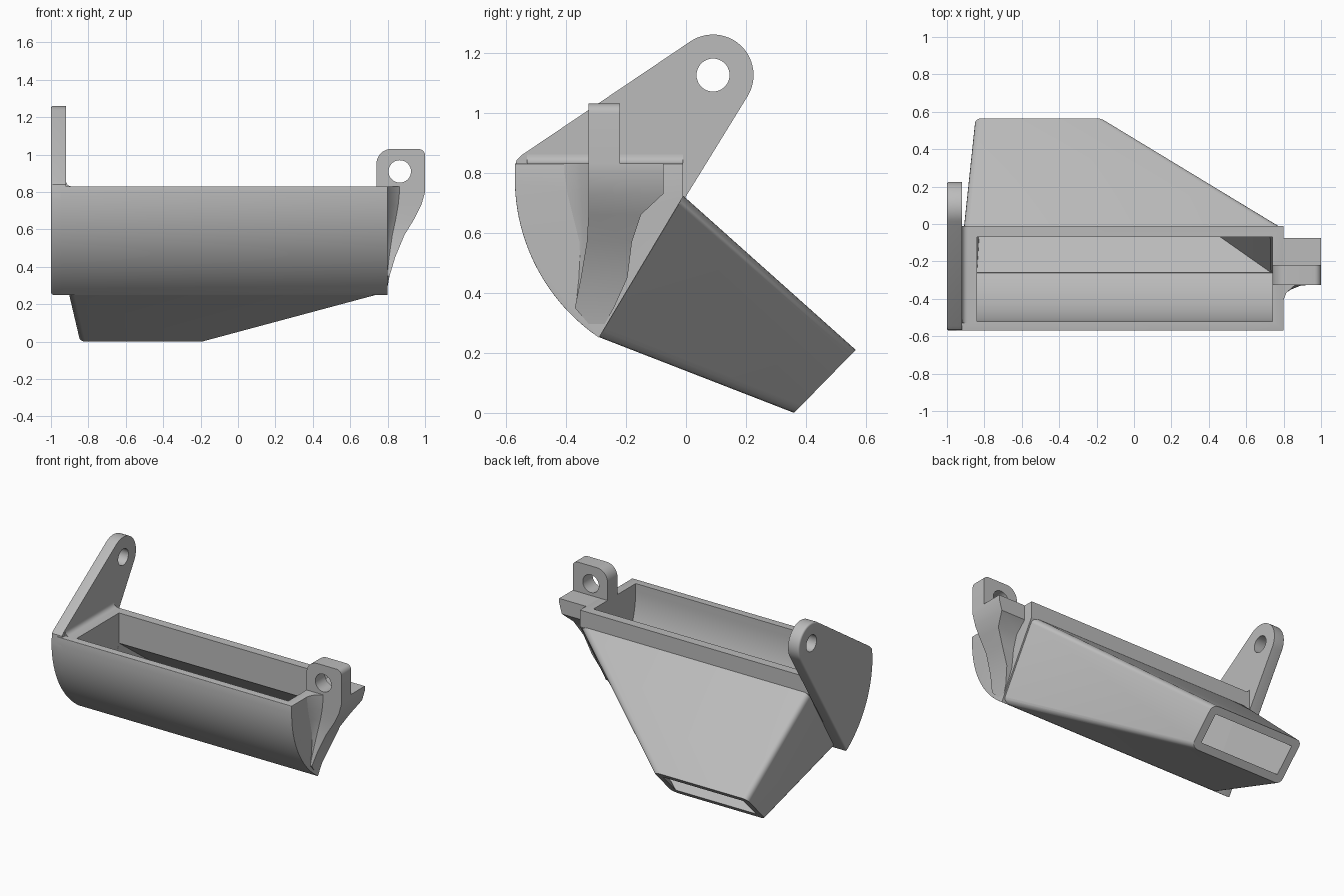
import bpy, bmesh, math

cube = bpy.data.objects.get("Cube")
if cube:
    bpy.data.objects.remove(cube, do_unlink=True)

grey = bpy.data.materials.new("plain_grey")
grey.use_nodes = True
grey.diffuse_color = (0.5, 0.5, 0.5, 1)
grey.node_tree.nodes["Principled BSDF"].inputs["Base Color"].default_value = (0.5, 0.5, 0.5, 1)


def loft(name, rings, bevel_rule=None, bevel=0.02):
    """Closed solid through rings of equal length, with optional rounded edges."""
    bm = bmesh.new()
    loops = [[bm.verts.new(p) for p in ring] for ring in rings]
    n = len(loops[0])
    for a, b in zip(loops, loops[1:]):
        for i in range(n):
            j = (i + 1) % n
            bm.faces.new((a[i], a[j], b[j], b[i]))
    bm.faces.new(loops[0])
    bm.faces.new(loops[-1])
    bmesh.ops.recalc_face_normals(bm, faces=bm.faces)
    if bevel_rule:
        edges = [e for e in bm.edges if e.calc_face_angle(0) > 0.6
                 and bevel_rule((e.verts[0].co + e.verts[1].co) / 2,
                                e.verts[0].co - e.verts[1].co)]
        bmesh.ops.bevel(bm, geom=edges, offset=bevel, segments=4,
                        profile=0.5, affect='EDGES', clamp_overlap=True)
    mesh = bpy.data.meshes.new(name)
    bm.to_mesh(mesh)
    bm.free()
    mesh.materials.append(grey)
    ob = bpy.data.objects.new(name, mesh)
    bpy.context.collection.objects.link(ob)
    return ob


def prism_x(name, pts, a, b, **kw):
    return loft(name, [[(x, y, z) for y, z in pts] for x in (a, b)], **kw)


def prism_y(name, pts, a, b, **kw):
    return loft(name, [[(x, y, z) for x, z in pts] for y in (a, b)], **kw)


def arc(cx, cy, r, start, end, n=24):
    return [(cx + r * math.cos(math.radians(start + (end - start) * i / n)),
             cy + r * math.sin(math.radians(start + (end - start) * i / n)))
            for i in range(n + 1)]


def combine(ob, other, operation):
    mod = ob.modifiers.new(operation, 'BOOLEAN')
    mod.operation, mod.object, mod.solver = operation, other, 'EXACT'
    bpy.context.view_layer.objects.active = ob
    bpy.ops.object.modifier_apply(modifier=mod.name)
    bpy.data.objects.remove(other, do_unlink=True)


def smooth(ob):
    bpy.ops.object.select_all(action='DESELECT')
    ob.select_set(True)
    bpy.context.view_layer.objects.active = ob
    bpy.ops.object.shade_smooth_by_angle(angle=math.radians(30))


def duct(name, sections, **kw):
    """Rectangular sections given as low point, high point, x range."""
    return loft(name, [[(x0, *lo), (x1, *lo), (x1, *hi), (x0, *hi)]
                       for lo, hi, x0, x1 in sections], **kw)


# Trough with a round front, joined to the tapering chute
front_curve = arc(0.07, 0.78, 0.64, 180, 235.8)
trough = prism_x("trough_and_chute",
                 [(-0.01, 0.83), (-0.57, 0.83)] + front_curve + [(-0.01, 0.72)],
                 -0.95, 0.8,
                 bevel_rule=lambda m, d: m.y < -0.27 and m.z > 0.26 and m.x > -0.9)
chute = duct("chute", [((-0.33, 0.36), (-0.05, 0.75), -0.91, 0.79),
                       ((-0.289, 0.252), (-0.008, 0.722), -0.91, 0.79),
                       ((0.36, 0), (0.565, 0.21), -0.85, -0.15)],
             bevel_rule=lambda m, d: abs(d.y) > 0.3 and m.y > -0.2, bevel=0.035)
combine(trough, chute, 'UNION')

# Hollow inside of the trough and chute
hollow = prism_x("trough_hollow",
                 [(-0.07, 0.95), (-0.52, 0.95)] + arc(0.07, 0.78, 0.59, 180, 235.8)
                 + [(-0.07, 0.62)], -0.84, 0.74)
combine(trough, hollow, 'DIFFERENCE')
passage = duct("chute_hollow", [((-0.3, 0.42), (-0.1, 0.7), -0.84, 0.74),
                                ((-0.265, 0.3), (-0.075, 0.63), -0.84, 0.74),
                                ((0.395, 0.036), (0.53, 0.174), -0.8, -0.2),
                                ((0.461, 0.01), (0.59, 0.128), -0.796, -0.294)])
combine(trough, passage, 'DIFFERENCE')
smooth(trough)

# Tall side plate with a rounded eye
plate = prism_x("side_plate",
                front_curve + arc(0.09, 1.125, 0.135, -32.5, 125)
                + [(-0.545, 0.86), (-0.565, 0.84)], -1, -0.92,
                bevel_rule=lambda m, d: m.x < -0.99, bevel=0.012)
combine(plate, prism_x("hole", arc(0.09, 1.125, 0.055, 0, 350, 35), -1.1, -0.8),
        'DIFFERENCE')
smooth(plate)

# Small fillet where the plate meets the rim
fillet = prism_y("plate_fillet",
                 [(-0.93, 0.82)] + arc(-0.89, 0.86, 0.03, 180, 270, 6) + [(-0.89, 0.82)],
                 -0.53, -0.01)
smooth(fillet)

# Small mounting ear
ear = prism_y("mounting_ear",
              [(0.74, 0.825), (1.0, 0.825)] + arc(0.965, 0.995, 0.035, 0, 90, 8)
              + arc(0.82, 0.95, 0.08, 90, 180, 10), -0.325, -0.22)
combine(ear, prism_y("hole", arc(0.865, 0.91, 0.06, 0, 350, 35), -0.5, 0), 'DIFFERENCE')
smooth(ear)

# Flared bracket under the ear: height, outer x, front y, back y
rows = [(0.83, 1.0, -0.325, -0.075), (0.8, 1.0, -0.325, -0.075),
        (0.73, 0.98, -0.325, -0.075), (0.66, 0.945, -0.325, -0.15),
        (0.57, 0.89, -0.33, -0.18), (0.45, 0.84, -0.35, -0.195),
        (0.35, 0.81, -0.37, -0.24), (0.28, 0.797, -0.31, -0.28)]
rings = []
for z, xo, y0, y1 in rows:
    w = xo - 0.79
    rings.append([(0.77, y0 - w / 2, z), (0.79, y0 - w / 2, z),
                  (0.79 + 0.12 * w, y0 - 0.2 * w, z), (0.79 + 0.35 * w, y0, z),
                  (xo, y0, z), (xo, y1, z), (0.77, y1, z)])
smooth(loft("ear_bracket", rings))
